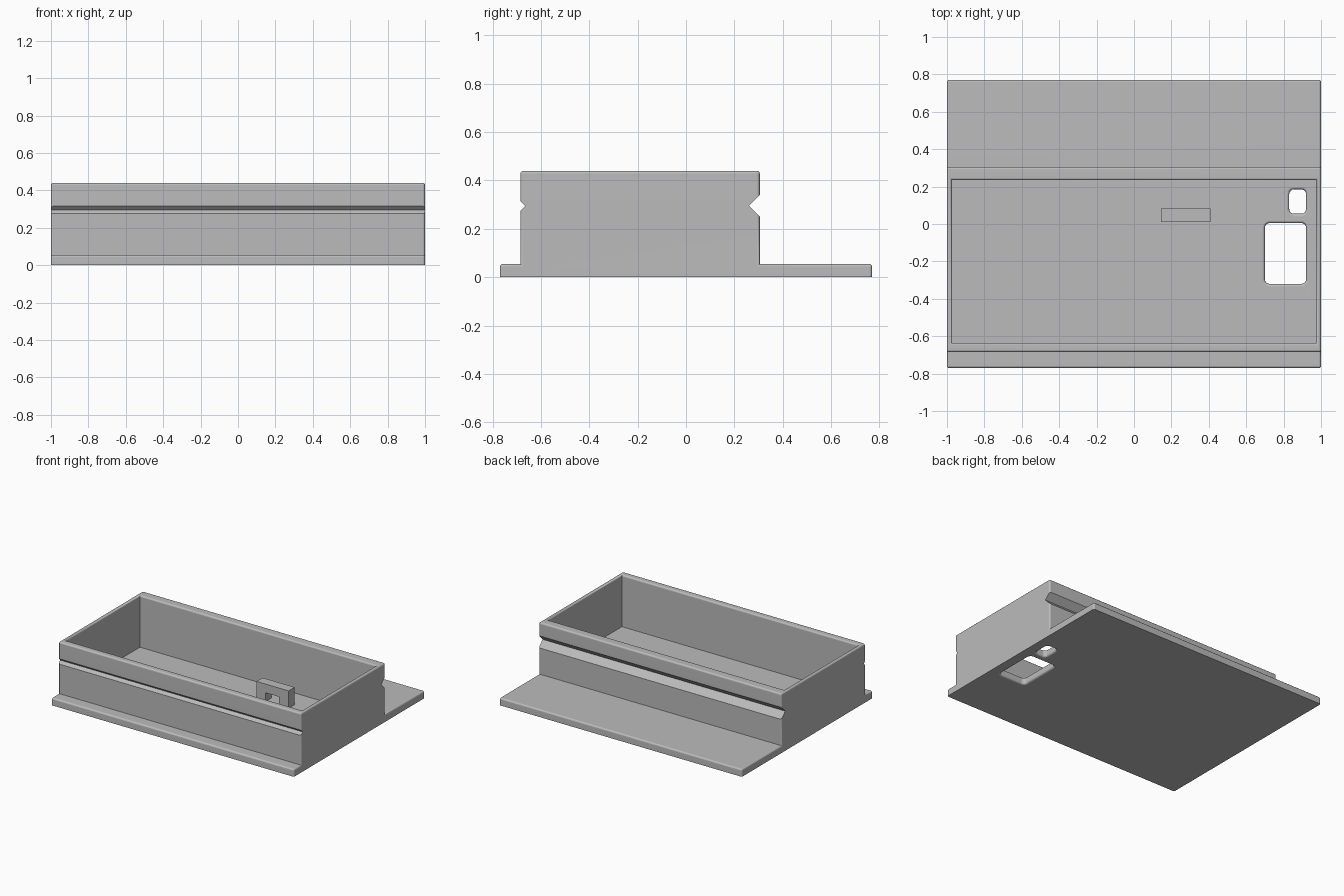
import bpy, bmesh, math

if "Cube" in bpy.data.objects:
    bpy.data.objects.remove(bpy.data.objects["Cube"])

grey = bpy.data.materials.new("plain grey")
grey.diffuse_color = (0.5, 0.5, 0.5, 1)
grey.use_nodes = True
grey.node_tree.nodes["Principled BSDF"].inputs["Base Color"].default_value = grey.diffuse_color

PLATE, TOP = 0.055, 0.44          # plate thickness, rim height
FRONT, BACK, END = -0.685, 0.305, 0.77


def finish(bm, name):
    bmesh.ops.recalc_face_normals(bm, faces=bm.faces)
    mesh = bpy.data.meshes.new(name)
    bm.to_mesh(mesh)
    bm.free()
    mesh.materials.append(grey)
    ob = bpy.data.objects.new(name, mesh)
    bpy.context.collection.objects.link(ob)
    return ob


def near(a, b):
    return abs(a - b) < 1e-4


def sweep(points, to_3d, vec):
    """Extrude a closed profile into a solid."""
    bm = bmesh.new()
    face = bm.faces.new([bm.verts.new(to_3d(*p)) for p in points])
    ext = bmesh.ops.extrude_face_region(bm, geom=[face], use_keep_orig=True)
    bmesh.ops.translate(bm, vec=vec, verts=[v for v in ext["geom"]
                                            if isinstance(v, bmesh.types.BMVert)])
    bmesh.ops.recalc_face_normals(bm, faces=bm.faces)
    return bm


# Tray body: side profile with two V grooves, swept along x
profile = [(-END, 0), (END, 0), (END, PLATE), (BACK, PLATE),
           (BACK, 0.25), (0.26, 0.295), (BACK, 0.34), (BACK, TOP),
           (FRONT, TOP), (FRONT, 0.315), (-0.665, 0.295), (FRONT, 0.275),
           (FRONT, PLATE), (-END, PLATE)]
bm = sweep(profile, lambda y, z: (-1, y, z), (2, 0, 0))

# Open pocket: inset the top face for the rim, again for the floor
top = next(f for f in bm.faces if all(near(v.co.z, TOP) for v in f.verts))
for z in (TOP, PLATE):
    bmesh.ops.inset_individual(bm, faces=[top], thickness=0.01)
    for v in top.verts:
        v.co = (math.copysign(0.973, v.co.x), 0.235 if v.co.y > 0 else -0.635, z)
    if z == TOP:
        top.normal_update()
bmesh.ops.recalc_face_normals(bm, faces=bm.faces)


# Soft outer edges; grooves and underside stay crisp
def is_soft(e):
    a, b = (v.co for v in e.verts)
    same = [near(a[i], b[i]) for i in range(3)]
    if sum(same) != 2:
        return False
    if not same[2]:
        return near(abs(a.x), 1)
    if near(a.z, TOP):
        return True
    return near(a.z, PLATE) and ((same[1] and near(abs(a.y), END))
                                 or (same[0] and near(abs(a.x), 1)))


bmesh.ops.bevel(bm, geom=[e for e in bm.edges if is_soft(e)], offset=0.012,
                offset_type='OFFSET', segments=3, profile=0.5,
                affect='EDGES', clamp_overlap=True)
tray = finish(bm, "tray_body")


# Floor openings: rounded cutters flared at both ends for soft rims
def opening(name, x0, x1, y0, y1, r=0.025, soft=0.014):
    bm = bmesh.new()
    levels = [(-0.02, soft)]
    for i in range(5):
        t = i * math.pi / 8
        levels.append((soft * (1 - math.cos(t)), soft * (1 - math.sin(t))))
    levels += [(PLATE - z, g) for z, g in levels[::-1]]
    corners = [(x1 - r, y1 - r), (x0 + r, y1 - r), (x0 + r, y0 + r), (x1 - r, y0 + r)]
    rings = []
    for z, grow in levels:
        ring = []
        for k, (cx, cy) in enumerate(corners):
            for i in range(5):
                t = (k + i / 4) * math.pi / 2
                ring.append(bm.verts.new((cx + (r + grow) * math.cos(t),
                                          cy + (r + grow) * math.sin(t), z)))
        rings.append(ring)
    for lo, hi in zip(rings, rings[1:]):
        for i in range(len(lo)):
            j = (i + 1) % len(lo)
            bm.faces.new((lo[i], lo[j], hi[j], hi[i])).smooth = True
    bm.faces.new(rings[0])
    bm.faces.new(rings[-1])
    cutter = finish(bm, name)
    cutter.hide_render = True
    cutter.hide_set(True)
    cutter.display_type = 'WIRE'
    mod = tray.modifiers.new(name, 'BOOLEAN')
    mod.object, mod.operation, mod.solver = cutter, 'DIFFERENCE', 'EXACT'


opening("large_opening_cutter", 0.70, 0.92, -0.32, 0.005)
opening("small_opening_cutter", 0.83, 0.92, 0.055, 0.185)

# Smooth bevels, flat walls
bpy.ops.object.select_all(action='DESELECT')
tray.select_set(True)
bpy.context.view_layer.objects.active = tray
bpy.ops.object.shade_smooth_by_angle(angle=math.radians(35))
tray.modifiers.new("Flat face normals", 'WEIGHTED_NORMAL').keep_sharp = True

# Small arch-shaped loop standing on the floor
arch = [(0.145, PLATE), (0.22, PLATE), (0.22, 0.12), (0.33, 0.12),
        (0.33, PLATE), (0.41, PLATE), (0.41, 0.185), (0.145, 0.185)]
finish(sweep(arch, lambda x, z: (x, 0.01, z), (0, 0.072, 0)), "strap_loop")
